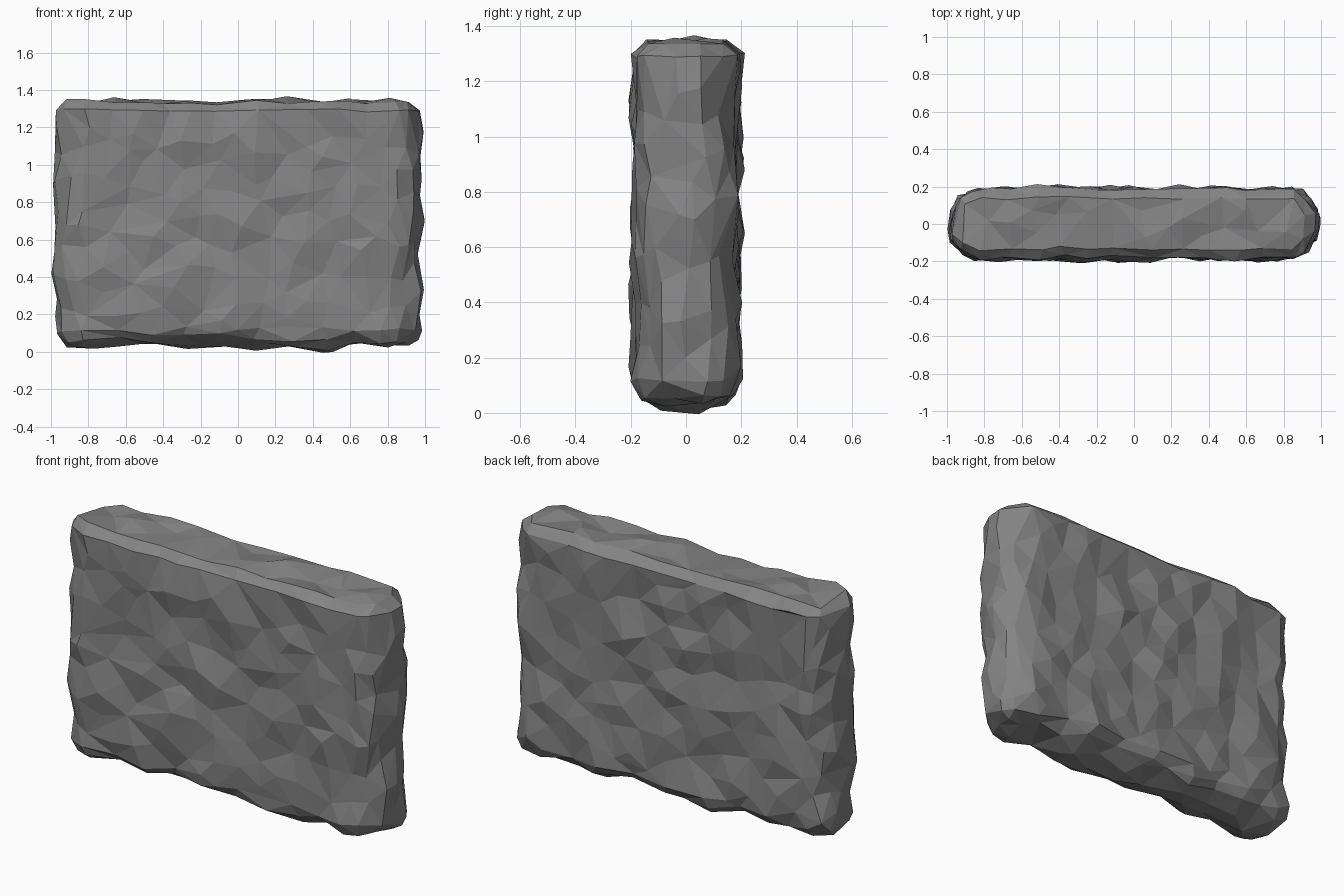
import bpy
import bmesh
from mathutils import Vector, noise

if "Cube" in bpy.data.objects:
    bpy.data.objects.remove(bpy.data.objects["Cube"], do_unlink=True)

# Slab extents, the outermost limits of its lumps, and the edge rounding per axis
LOW = Vector((-0.98, -0.187, 0.02))
HIGH = Vector((0.98, 0.187, 1.345))
LIMIT_LOW = Vector((-1, -0.208, 0))
LIMIT_HIGH = Vector((1, 0.208, 1.367))
ROUND_LOW = Vector((0.19, 0.16, 0.12))
ROUND_HIGH = Vector((0.19, 0.16, 0.02))
STEP = 0.05


def stone_material():
    mat = bpy.data.materials.new("dark grey stone")
    colour = (0.23, 0.23, 0.23, 1)
    mat.diffuse_color = colour
    mat.use_nodes = True
    shader = mat.node_tree.nodes["Principled BSDF"]
    shader.inputs["Base Color"].default_value = colour
    shader.inputs["Roughness"].default_value = 0.9
    return mat


def slice_box(bm):
    """Cut the box into an even grid along every axis."""
    for axis in range(3):
        normal = Vector((0, 0, 0))
        normal[axis] = 1
        span = HIGH[axis] - LOW[axis]
        count = round(span / STEP)
        for i in range(1, count):
            point = normal * (LOW[axis] + span * i / count)
            bmesh.ops.bisect_plane(bm, geom=bm.verts[:] + bm.edges[:] + bm.faces[:],
                                   plane_co=point, plane_no=normal)


def round_edges(bm):
    """Pull the square edges onto an elliptical rounding."""
    inner_low, inner_high = LOW + ROUND_LOW, HIGH - ROUND_HIGH
    for v in bm.verts:
        core = Vector([min(max(c, a), b) for c, a, b in zip(v.co, inner_low, inner_high)])
        radius = Vector([ROUND_LOW[i] if v.co[i] < core[i] else ROUND_HIGH[i]
                         for i in range(3)])
        offset = Vector([(v.co[i] - core[i]) / radius[i] for i in range(3)])
        if offset.length > 0:
            offset *= max(abs(c) for c in offset) / offset.length
        v.co = core + offset * radius


def roughen(bm):
    """Push the surface in and out into chipped lumps, worn off at the limits."""
    bm.normal_update()
    shift = Vector((3.1, 7.7, 1.3))
    moves = []
    for v in bm.verts:
        lump = noise.noise(v.co * 5 + shift) * 0.02
        chip = 0.43 - noise.voronoi(v.co * 4.5 + shift)[0][0]
        moves.append(v.normal * (lump + chip * 0.05))
    for v, move in zip(bm.verts, moves):
        v.co = [min(max(c, a), b) for c, a, b in zip(v.co + move, LIMIT_LOW, LIMIT_HIGH)]


# Rock slab
bm = bmesh.new()
bmesh.ops.create_cube(bm, size=1)
for v in bm.verts:
    v.co = Vector([HIGH[i] if v.co[i] > 0 else LOW[i] for i in range(3)])
slice_box(bm)
round_edges(bm)
roughen(bm)
bmesh.ops.triangulate(bm, faces=bm.faces[:])
bmesh.ops.recalc_face_normals(bm, faces=bm.faces[:])

mesh = bpy.data.meshes.new("rock_slab")
bm.to_mesh(mesh)
bm.free()
mesh.materials.append(stone_material())
slab = bpy.data.objects.new("rock_slab", mesh)
bpy.context.collection.objects.link(slab)

# Reduce to irregular flat facets
facets = slab.modifiers.new("facets", 'DECIMATE')
facets.ratio = 0.13
